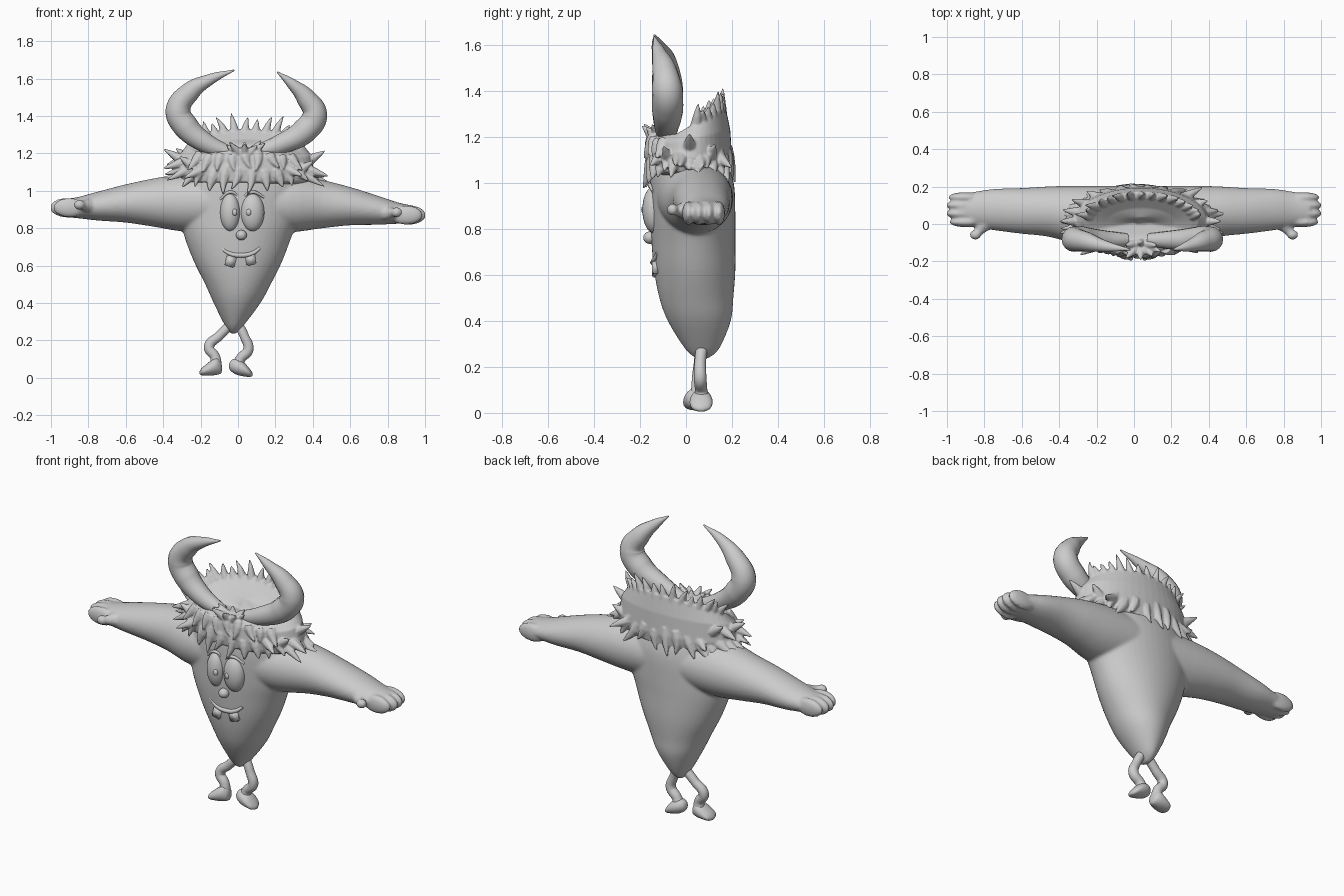
import bpy, bmesh, math, random
from mathutils import Vector, Matrix

random.seed(4)
if "Cube" in bpy.data.objects:
    bpy.data.objects.remove(bpy.data.objects["Cube"])

grey = bpy.data.materials.new("plain_grey")
grey.use_nodes = True
grey.diffuse_color = (0.6, 0.6, 0.6, 1)
grey.node_tree.nodes["Principled BSDF"].inputs["Base Color"].default_value = (0.6, 0.6, 0.6, 1)


def finish(name, bm, voxel=0, smooth=0):
    bmesh.ops.recalc_face_normals(bm, faces=bm.faces)
    mesh = bpy.data.meshes.new(name)
    bm.to_mesh(mesh)
    bm.free()
    mesh.materials.append(grey)
    for p in mesh.polygons:
        p.use_smooth = True
    ob = bpy.data.objects.new(name, mesh)
    bpy.context.collection.objects.link(ob)
    if voxel:
        m = ob.modifiers.new("blend", "REMESH")
        m.mode = "VOXEL"
        m.voxel_size = voxel
        m.use_smooth_shade = True
    if smooth:
        m = ob.modifiers.new("soften", "SMOOTH")
        m.iterations = smooth


def skin(bm, rings):
    """Bridge closed rings of points and cap both ends."""
    loops = [[bm.verts.new(p) for p in ring] for ring in rings]
    n = len(loops[0])
    for a, b in zip(loops, loops[1:]):
        for i in range(n):
            bm.faces.new((a[i], a[(i + 1) % n], b[(i + 1) % n], b[i]))
    bm.faces.new(loops[0])
    bm.faces.new(loops[-1])


def refine(rows, steps=4):
    """Smoothly interpolate between the given sections."""
    rows = [Vector(r) for r in rows]
    out = []
    for i in range(len(rows) - 1):
        a, b = rows[i], rows[i + 1]
        ta = (b - rows[max(i - 1, 0)]) / 2
        tb = (rows[min(i + 2, len(rows) - 1)] - a) / 2
        for k in range(steps):
            t = k / steps
            h = t * t * (3 - 2 * t)
            out.append(a * (1 - h) + b * h + ta * t * (1 - t) ** 2 - tb * t * t * (1 - t))
    return out + [rows[-1]]


def loft(bm, sections, axis, n=48):
    """Section = position along axis, two centre values, two radii."""
    rings = []
    for t, c1, c2, r1, r2 in refine(sections):
        ring = []
        for i in range(n):
            a = math.tau * i / n
            u, v = c1 + r1 * math.cos(a), c2 + r2 * math.sin(a)
            ring.append((u, v, t) if axis == "z" else (t, u, v))
        rings.append(ring)
    skin(bm, rings)


def ball(bm, centre, size):
    mat = Matrix.Translation(centre) @ Matrix.Diagonal((*size, 1))
    bmesh.ops.create_uvsphere(bm, u_segments=24, v_segments=16, radius=1, matrix=mat)


def ball_part(name, centre, size):
    bm = bmesh.new()
    ball(bm, centre, size)
    finish(name, bm)


def tube(name, points):
    """Smooth tapered tube; point = x, y, z, radius."""
    cu = bpy.data.curves.new(name, "CURVE")
    cu.dimensions = "3D"
    cu.bevel_depth = 1
    cu.bevel_resolution = 6
    cu.use_fill_caps = True
    s = cu.splines.new("BEZIER")
    s.bezier_points.add(len(points) - 1)
    for bp, p in zip(s.bezier_points, points):
        bp.co = p[:3]
        bp.radius = p[3]
        bp.handle_left_type = bp.handle_right_type = "AUTO"
    tmp = bpy.data.objects.new(name, cu)
    bpy.context.collection.objects.link(tmp)
    bm = bmesh.new()
    bm.from_mesh(tmp.to_mesh())
    bpy.data.objects.remove(tmp)
    finish(name, bm)


def spike(bm, base, direction, length, radius, curl=0.0):
    """Pointed lock of hair that curls sideways."""
    d = Vector(direction).normalized()
    side = d.orthogonal().normalized()
    up = d.cross(side)
    rings = []
    for t, r in ((-0.3, 1), (0.1, 0.9), (0.5, 0.6), (0.8, 0.33), (1, 0.12)):
        c = Vector(base) + d * length * t + Vector((curl * max(t, 0) ** 2, 0, 0))
        rings.append([c + (side * math.cos(k * math.tau / 8) + up * math.sin(k * math.tau / 8))
                      * radius * r for k in range(8)])
    skin(bm, rings)


# Body: teardrop torso blended with both arms and hands
bm = bmesh.new()
loft(bm, [(0.235, -0.025, 0.07, 0.012, 0.025), (0.28, -0.02, 0.07, 0.05, 0.075),
          (0.4, -0.005, 0.058, 0.125, 0.137), (0.5, 0, 0.045, 0.175, 0.161),
          (0.62, 0, 0.038, 0.235, 0.177), (0.75, 0, 0.032, 0.285, 0.183),
          (0.85, 0.01, 0.03, 0.315, 0.185), (0.98, 0.02, 0.027, 0.33, 0.184),
          (1.07, 0.02, 0.02, 0.31, 0.17), (1.15, 0.03, 0.02, 0.25, 0.14)], "z")
for side, lift in ((1, -0.02), (-1, 0.02)):
    loft(bm, [(side * x, y, z + lift * min(1, x ** 2), ry, rz) for x, y, z, ry, rz in (
        (0.05, 0.03, 0.94, 0.172, 0.16), (0.28, 0.045, 0.935, 0.16, 0.155),
        (0.45, 0.066, 0.933, 0.135, 0.129), (0.6, 0.07, 0.925, 0.122, 0.102),
        (0.75, 0.077, 0.907, 0.11, 0.077), (0.86, 0.078, 0.895, 0.093, 0.056),
        (0.94, 0.08, 0.89, 0.082, 0.048))], "x")
    for y, reach in ((0.01, 0.985), (0.055, 1.003), (0.1, 1.003), (0.143, 0.99)):
        ball(bm, (side * (reach - 0.085), y, 0.89 + lift), (0.088, 0.027, 0.052))
    # Thumb
    spike(bm, (side * 0.8, 0.0, 0.9 + lift), (side * 0.5, -0.7, 0.05), 0.09, 0.045)
    ball(bm, (side * 0.848, -0.058, 0.905 + lift), (0.031, 0.026, 0.027))
finish("body", bm, 0.009, 5)

# Shaggy cap: flared band with a raised back and a dished top
bm = bmesh.new()


def cap_point(a, rx, ry, z, rise):
    lift = max(0, math.sin(a) * 0.7 + 0.3)
    return (0.038 + rx * math.cos(a), 0.015 + ry * math.sin(a), z + rise * lift)


def cap_ring(*shape):
    return [cap_point(math.tau * i / 48, *shape) for i in range(48)]


skin(bm, [cap_ring(0.28, 0.13, 1.02, 0), cap_ring(0.345, 0.178, 1.05, 0),
          cap_ring(0.368, 0.186, 1.11, 0), cap_ring(0.35, 0.178, 1.18, 0.05),
          cap_ring(0.305, 0.158, 1.21, 0.12), cap_ring(0.275, 0.125, 1.215, 0.11),
          cap_ring(0.18, 0.07, 1.205, 0.07), cap_ring(0.04, 0.02, 1.2, 0.05)])

# Lower fringe
for i in range(30):
    a = math.tau * i / 30
    c, s = math.cos(a), math.sin(a)
    spike(bm, cap_point(a, 0.345, 0.168, 1.095 + random.uniform(-0.02, 0.025), 0),
          (c * 0.9, s * 0.25, -0.9 + 0.6 * abs(c) ** 4), random.uniform(0.075, 0.125),
          random.uniform(0.027, 0.036), random.uniform(-0.04, 0.04))
# Locks flaring from both sides, alternately up and down
for centre in (0, math.pi):
    for i in range(7):
        a = centre + (i - 3) * 0.28
        c, s = math.cos(a), math.sin(a)
        spike(bm, cap_point(a, 0.335, 0.165, random.uniform(1.1, 1.17), 0),
              (c, s * 0.5, 0.6 if i % 2 else -0.3), random.uniform(0.08, 0.135), 0.034)
# Short layered locks over the front
for i in range(9):
    a = -math.pi / 2 + (i - 4) * 0.2
    spike(bm, cap_point(a, 0.35, 0.165, random.uniform(1.14, 1.18), 0),
          (math.cos(a) * 0.8, -0.4, -0.8), random.uniform(0.06, 0.09), 0.032,
          random.uniform(-0.03, 0.03))
# Back crest
for i in range(15):
    a = math.radians(12 + i * 156 / 14)
    c, s = math.cos(a), math.sin(a)
    spike(bm, cap_point(a, 0.285, 0.138, 1.2, 0.11), (c * 0.6, 0.1, 1),
          random.uniform(0.065, 0.12), 0.028, random.uniform(-0.03, 0.02))
# Forehead tuft
for i in range(8):
    a = math.tau * i / 8
    spike(bm, (0.035 + 0.04 * math.cos(a), -0.12 + 0.02 * math.sin(a), 1.2),
          (math.cos(a), -0.4 + 0.4 * math.sin(a), 0.8), random.uniform(0.06, 0.1), 0.03)
finish("shaggy_hair", bm, 0.0055, 3)

# Horns
tube("left_horn", [(0.08, -0.085, 1.2, 0.035), (0.23, -0.085, 1.25, 0.054),
                   (0.355, -0.08, 1.32, 0.068), (0.41, -0.082, 1.405, 0.067),
                   (0.365, -0.095, 1.495, 0.053), (0.285, -0.12, 1.575, 0.028),
                   (0.21, -0.137, 1.635, 0.004)])
tube("right_horn", [(-0.04, -0.085, 1.2, 0.035), (-0.18, -0.085, 1.26, 0.054),
                    (-0.28, -0.08, 1.345, 0.068), (-0.32, -0.082, 1.43, 0.067),
                    (-0.255, -0.095, 1.53, 0.053), (-0.15, -0.12, 1.595, 0.03),
                    (-0.02, -0.137, 1.645, 0.004)])

# Face
for label, x, px, rx in (("right", -0.042, -0.018, 0.054), ("left", 0.077, 0.058, 0.064)):
    ball_part(label + "_eye", (x, -0.14, 0.885), (rx, 0.05, 0.102))
    ball_part(label + "_pupil", (px, -0.184, 0.885), (0.014, 0.011, 0.018))
    tube(label + "_brow", [(x - rx, -0.145, 0.955, 0.006), (x, -0.158, 0.993, 0.009),
                           (x + rx, -0.145, 0.965, 0.006)])
ball_part("nose", (0.018, -0.158, 0.763), (0.029, 0.028, 0.027))
tube("smile", [(-0.09, -0.128, 0.695, 0.008), (-0.045, -0.138, 0.665, 0.011),
               (0.018, -0.143, 0.655, 0.013), (0.08, -0.138, 0.667, 0.011),
               (0.118, -0.125, 0.695, 0.008)])
for x, z, tilt in ((-0.04, 0.623, 0.25), (0.068, 0.632, -0.2)):
    bm = bmesh.new()
    bmesh.ops.create_cube(bm, size=1, matrix=Matrix.Translation((x, -0.132, z))
                          @ Matrix.Rotation(tilt, 4, "Y") @ Matrix.Diagonal((0.053, 0.03, 0.058, 1)))
    bmesh.ops.bevel(bm, geom=bm.edges[:], offset=0.005, segments=2, affect="EDGES")
    finish("tooth", bm)

# Legs and wedge feet
tube("right_leg", [(-0.035, 0.065, 0.29, 0.026), (-0.1, 0.06, 0.225, 0.025),
                   (-0.155, 0.055, 0.165, 0.028), (-0.122, 0.05, 0.11, 0.027),
                   (-0.12, 0.048, 0.06, 0.034)])
tube("left_leg", [(0.0, 0.07, 0.29, 0.026), (0.035, 0.062, 0.22, 0.025),
                  (0.055, 0.062, 0.15, 0.028), (0.012, 0.066, 0.1, 0.027),
                  (0.0, 0.068, 0.06, 0.034)])
for label, sections in (
        ("right_foot", [(-0.205, 0.035, 0.028, 0.012, 0.008), (-0.19, 0.035, 0.034, 0.042, 0.022),
                        (-0.15, 0.038, 0.05, 0.05, 0.038), (-0.115, 0.042, 0.062, 0.045, 0.046),
                        (-0.092, 0.045, 0.055, 0.028, 0.032), (-0.086, 0.045, 0.05, 0.01, 0.012)]),
        ("left_foot", [(-0.048, 0.066, 0.062, 0.01, 0.01), (-0.038, 0.066, 0.064, 0.028, 0.028),
                       (-0.01, 0.066, 0.06, 0.045, 0.042), (0.03, 0.066, 0.046, 0.05, 0.038),
                       (0.062, 0.066, 0.027, 0.04, 0.022), (0.077, 0.066, 0.018, 0.012, 0.009)])):
    bm = bmesh.new()
    loft(bm, sections, "x", 24)
    finish(label, bm)
